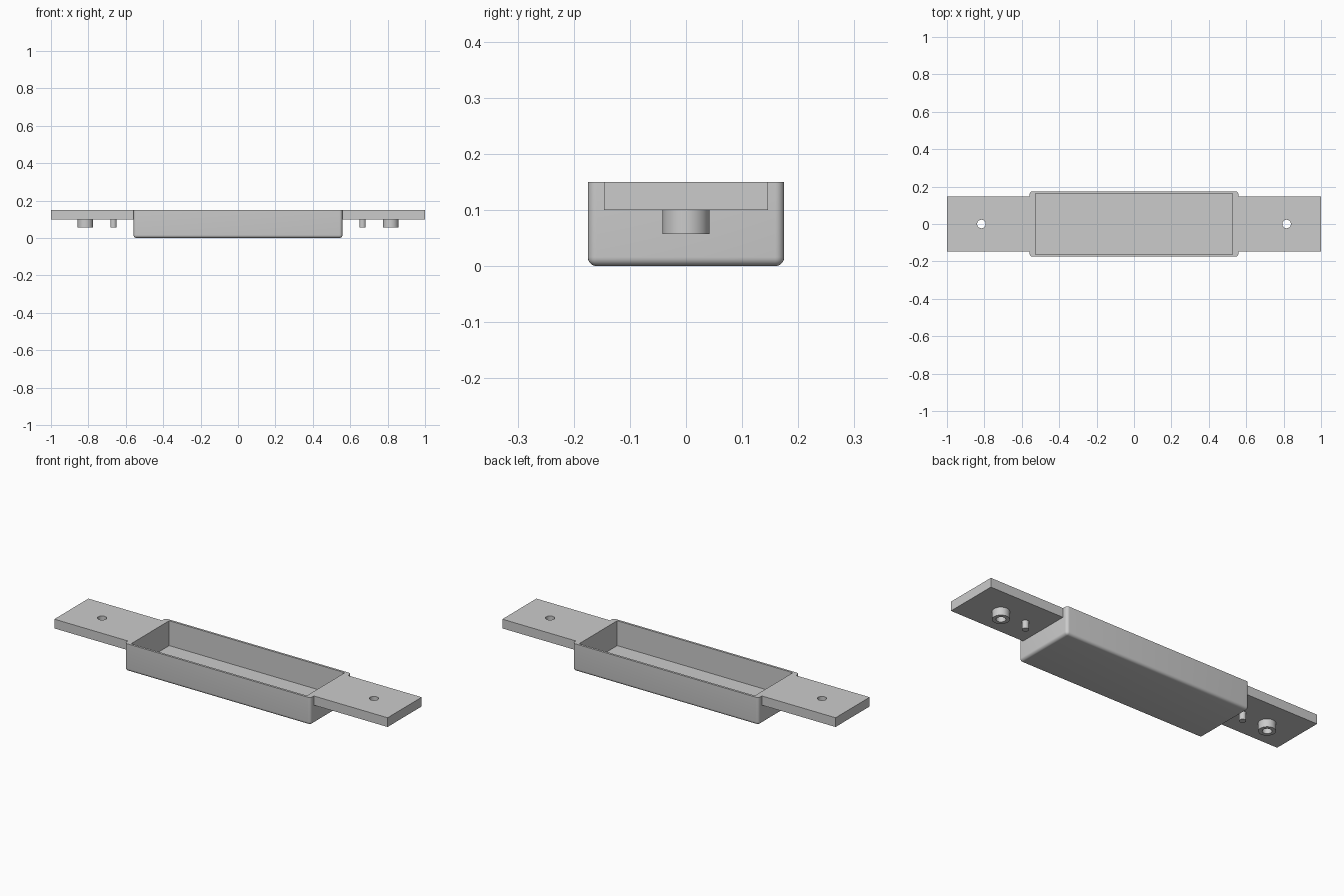
import bpy
import bmesh
from math import radians
from mathutils import Matrix, Vector

cube = bpy.data.objects.get("Cube")
if cube:
    bpy.data.objects.remove(cube)

GREY = (0.6, 0.6, 0.6, 1)
plastic = bpy.data.materials.new("grey plastic")
plastic.use_nodes = True
plastic.diffuse_color = GREY
plastic.node_tree.nodes["Principled BSDF"].inputs["Base Color"].default_value = GREY

TOP = 0.15           # shared top level
TAB_BASE = 0.1       # underside of the mounting tabs
PEG_BASE = 0.057     # lower end of bosses and pins
HALF_X, HALF_Y = 0.558, 0.175
HOLE_X, PIN_X = 0.816, 0.666


def add(name, bm):
    mesh = bpy.data.meshes.new(name)
    bm.to_mesh(mesh)
    bm.free()
    mesh.materials.append(plastic)
    ob = bpy.data.objects.new(name, mesh)
    bpy.context.collection.objects.link(ob)
    return ob


def box_bm(low, high):
    low, high = Vector(low), Vector(high)
    bm = bmesh.new()
    place = Matrix.Translation((low + high) / 2) @ Matrix.Diagonal((*(high - low), 1))
    bmesh.ops.create_cube(bm, size=1, matrix=place)
    return bm


def cylinder(name, x, radius, bottom, top):
    bm = bmesh.new()
    bmesh.ops.create_cone(bm, cap_ends=True, segments=32, radius1=radius, radius2=radius,
                          depth=top - bottom,
                          matrix=Matrix.Translation((x, 0, (top + bottom) / 2)))
    return add(name, bm)


def activate(ob):
    bpy.ops.object.select_all(action="DESELECT")
    ob.select_set(True)
    bpy.context.view_layer.objects.active = ob


def cut(ob, cutter):
    mod = ob.modifiers.new("cut", "BOOLEAN")
    mod.operation = "DIFFERENCE"
    mod.solver = "EXACT"
    mod.object = cutter
    activate(ob)
    bpy.ops.object.modifier_apply(modifier=mod.name)


def smooth(ob):
    activate(ob)
    bpy.ops.object.shade_smooth_by_angle(angle=radians(35))


# Tray: rounded upright and bottom edges, sharp rim
bm = box_bm((-HALF_X, -HALF_Y, 0), (HALF_X, HALF_Y, TOP))
rounded = [e for e in bm.edges if min(v.co.z for v in e.verts) < TOP / 2]
bmesh.ops.bevel(bm, geom=rounded, offset=0.016, segments=6, profile=0.5, affect="EDGES")
tray = add("tray", bm)

# Square-cornered cavity
cavity = add("cavity_cutter", box_bm((-0.527, -0.163, 0.015), (0.527, 0.163, TOP + 0.1)))
cut(tray, cavity)
bpy.data.objects.remove(cavity)
smooth(tray)

# Mounting tab, hollow boss and locating pin at each end
for side, sign in (("left", 1), ("right", -1)):
    x0, x1 = sorted((sign * HALF_X, sign))
    tab = add(side + "_tab", box_bm((x0, -0.146, TAB_BASE), (x1, 0.146, TOP)))
    boss = cylinder(side + "_boss", sign * HOLE_X, 0.042, PEG_BASE, TAB_BASE)
    pin = cylinder(side + "_pin", sign * PIN_X, 0.017, PEG_BASE, TAB_BASE)
    drill = cylinder("drill_cutter", sign * HOLE_X, 0.023, 0, TOP + 0.1)
    for part in (tab, boss):
        cut(part, drill)
    bpy.data.objects.remove(drill)
    for part in (tab, boss, pin):
        smooth(part)
